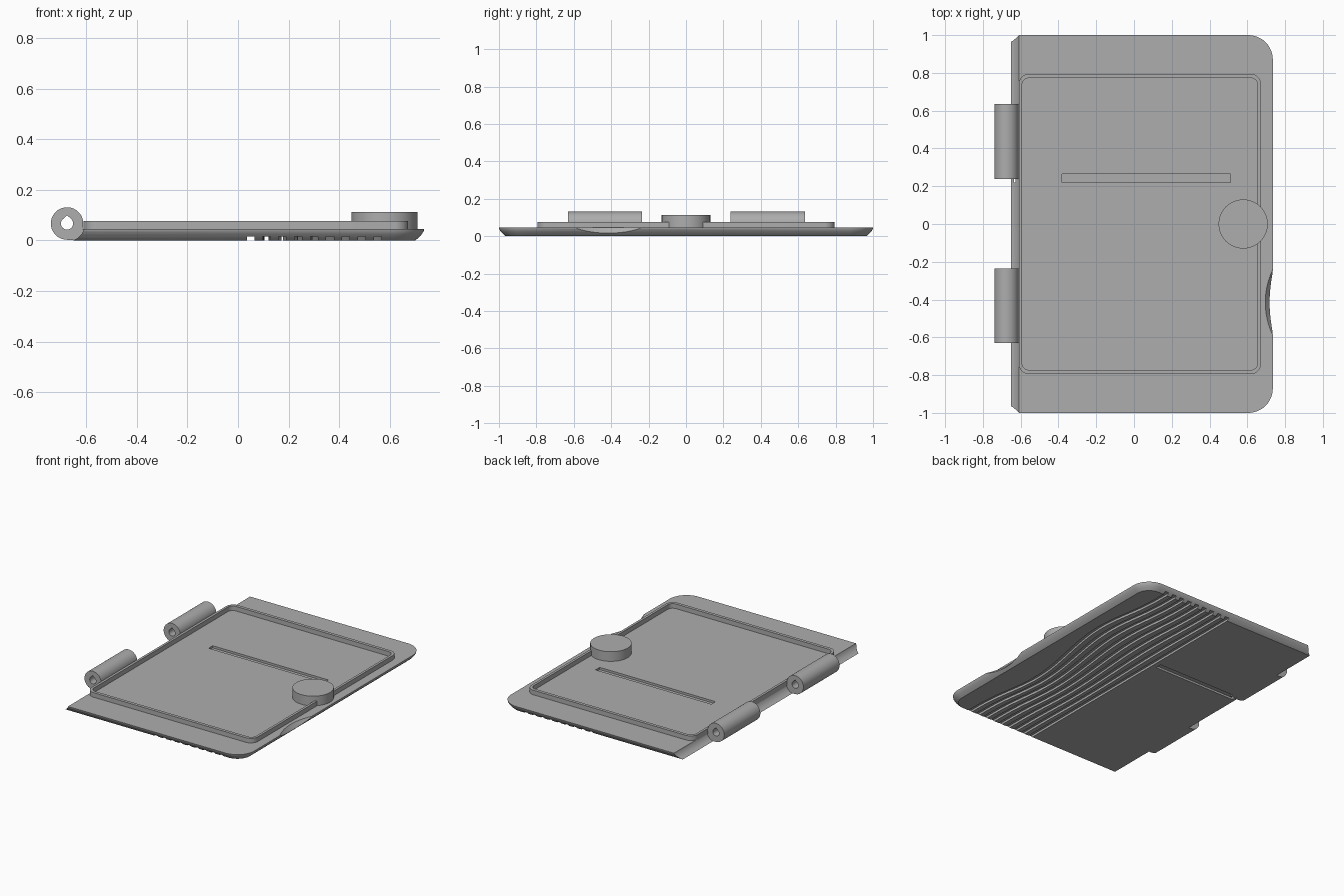
import bpy, bmesh, math
from math import sin, cos, pi, exp

cube = bpy.data.objects.get("Cube")
if cube:
    bpy.data.objects.remove(cube, do_unlink=True)

grey = bpy.data.materials.new("plain grey")
grey.use_nodes = True
color = (0.42, 0.42, 0.42, 1)
grey.diffuse_color = color
grey.node_tree.nodes["Principled BSDF"].inputs["Base Color"].default_value = color


def make(name, rings):
    """Loft equal-length closed rings into a capped solid."""
    bm = bmesh.new()
    loops = [[bm.verts.new(p) for p in ring] for ring in rings]
    for a, b in zip(loops, loops[1:]):
        n = len(a)
        for i in range(n):
            j = (i + 1) % n
            bm.faces.new((a[i], a[j], b[j], b[i]))
    bm.faces.new(loops[0][::-1])
    bm.faces.new(loops[-1])
    bmesh.ops.recalc_face_normals(bm, faces=bm.faces)
    mesh = bpy.data.meshes.new(name)
    bm.to_mesh(mesh)
    bm.free()
    mesh.materials.append(grey)
    obj = bpy.data.objects.new(name, mesh)
    bpy.context.collection.objects.link(obj)
    return obj


def box(name, x0, x1, y0, y1, z0, z1):
    return make(name, [[(x0, y0, z), (x1, y0, z), (x1, y1, z), (x0, y1, z)]
                       for z in (z0, z1)])


def disc(x, y, z, r, n=64):
    return [(x + r * cos(2 * pi * i / n), y + r * sin(2 * pi * i / n), z)
            for i in range(n)]


def along_y(name, profile, y0, y1):
    return make(name, [[(x, y, z) for x, z in profile] for y in (y0, y1)])


def rounded(x0, x1, y, z, r_left, r_right, n=12):
    """Rectangle outline with separate corner radii at each end."""
    pts = []
    for sx, sy, start in ((1, 1, 0), (-1, 1, 1), (-1, -1, 2), (1, -1, 3)):
        r = r_right if sx > 0 else r_left
        cx = x1 - r if sx > 0 else x0 + r
        steps = n if r > 0 else 0
        for i in range(steps + 1):
            a = pi / 2 * (start + (i / steps if steps else 0))
            pts.append((cx + r * cos(a), sy * (y - r) + r * sin(a), z))
    return pts


def apply_mod(obj, mod):
    bpy.context.view_layer.objects.active = obj
    bpy.ops.object.modifier_apply(modifier=mod.name)


def cut(obj, cutter):
    mod = obj.modifiers.new("cut", 'BOOLEAN')
    mod.operation = 'DIFFERENCE'
    mod.solver = 'EXACT'
    mod.object = cutter
    apply_mod(obj, mod)
    bpy.data.objects.remove(cutter, do_unlink=True)


def smooth(obj):
    bpy.ops.object.select_all(action='DESELECT')
    obj.select_set(True)
    bpy.context.view_layer.objects.active = obj
    bpy.ops.object.shade_smooth_by_angle(angle=math.radians(25))


# Lid plate with rounded lower edge on three sides
TOP = 0.045
AXIS_X, AXIS_Z = -0.675, 0.067
edge = [(0.035, 0), (0.022, 0.011), (0.01, 0.024), (0.002, 0.036), (0, TOP)]
plate = make("lid_plate", [rounded(AXIS_X, 0.735 - d, 1 - d, z, 0, 0.13 - d)
                           for d, z in edge])

# Concave clearance along the hinge edge
cut(plate, along_y("clearance_cutter",
                   [(x, z) for x, z, _ in disc(AXIS_X, AXIS_Z, 0, 0.071)], -1.1, 1.1))

# Finger scoop in the opening edge
cut(plate, make("scoop_cutter", [disc(1.095, -0.415, z, 0.4 + (z - TOP) * 0.8, 160)
                                 for z in (-0.02, 0.08)]))

# Straight slots on the upper and lower faces
cut(plate, box("slot_cutter", -0.38, 0.51, 0.22, 0.265, 0.03, 0.1))
cut(plate, box("slot_cutter", -0.635, 0.0, 0.22, 0.265, -0.1, 0.014))

# Wavy grip grooves underneath, flattening towards the middle
for k in range(9):
    x0 = 0.05 + 0.0625 * k
    half = 0.015
    amp = 0.055 * k / 8
    rings = []
    for i in range(61):
        y = -1.1 + 2.2 * i / 60
        x = x0 + amp * sin(2 * pi * y / 1.7) * exp(-(y / 0.75) ** 4)
        rings.append([(x - half, y, -0.02), (x + half, y, -0.02),
                      (x + half, y, 0.015), (x - half, y, 0.015)])
    cut(plate, make("groove_cutter", rings))
smooth(plate)

# Raised sealing lip
lip = make("sealing_lip", [rounded(-0.61, 0.672, 0.795, z, 0.055, 0.055)
                           for z in (TOP - 0.005, 0.077)])
cut(lip, make("lip_cutter", [rounded(-0.593, 0.655, 0.773, z, 0.038, 0.038)
                             for z in (0, 0.2)]))
smooth(lip)

# Round latch button
smooth(make("latch_button", [disc(0.578, 0, z, 0.13) for z in (TOP - 0.005, 0.112)]))

# Hinge barrels with a foot joining the plate and a teardrop pin hole
R = 0.064
arc = [(AXIS_X + R * cos(a), AXIS_Z + R * sin(a))
       for a in [math.radians(-20 + 290 * i / 48) for i in range(49)]]
barrel = arc + [(AXIS_X, 0.002), (-0.6, 0.002), (-0.6, TOP - 0.001)]
hole = [(AXIS_X + 0.024 * cos(a), AXIS_Z + 0.024 * sin(a))
        for a in [math.radians(140 + 260 * i / 24) for i in range(25)]]
hole.append((AXIS_X, AXIS_Z + 0.033))
for name, y in (("hinge_barrel_back", 0.437), ("hinge_barrel_front", -0.433)):
    hinge = along_y(name, barrel, y - 0.198, y + 0.198)
    cut(hinge, along_y("pin_hole_cutter", hole, y - 0.3, y + 0.3))
    smooth(hinge)
